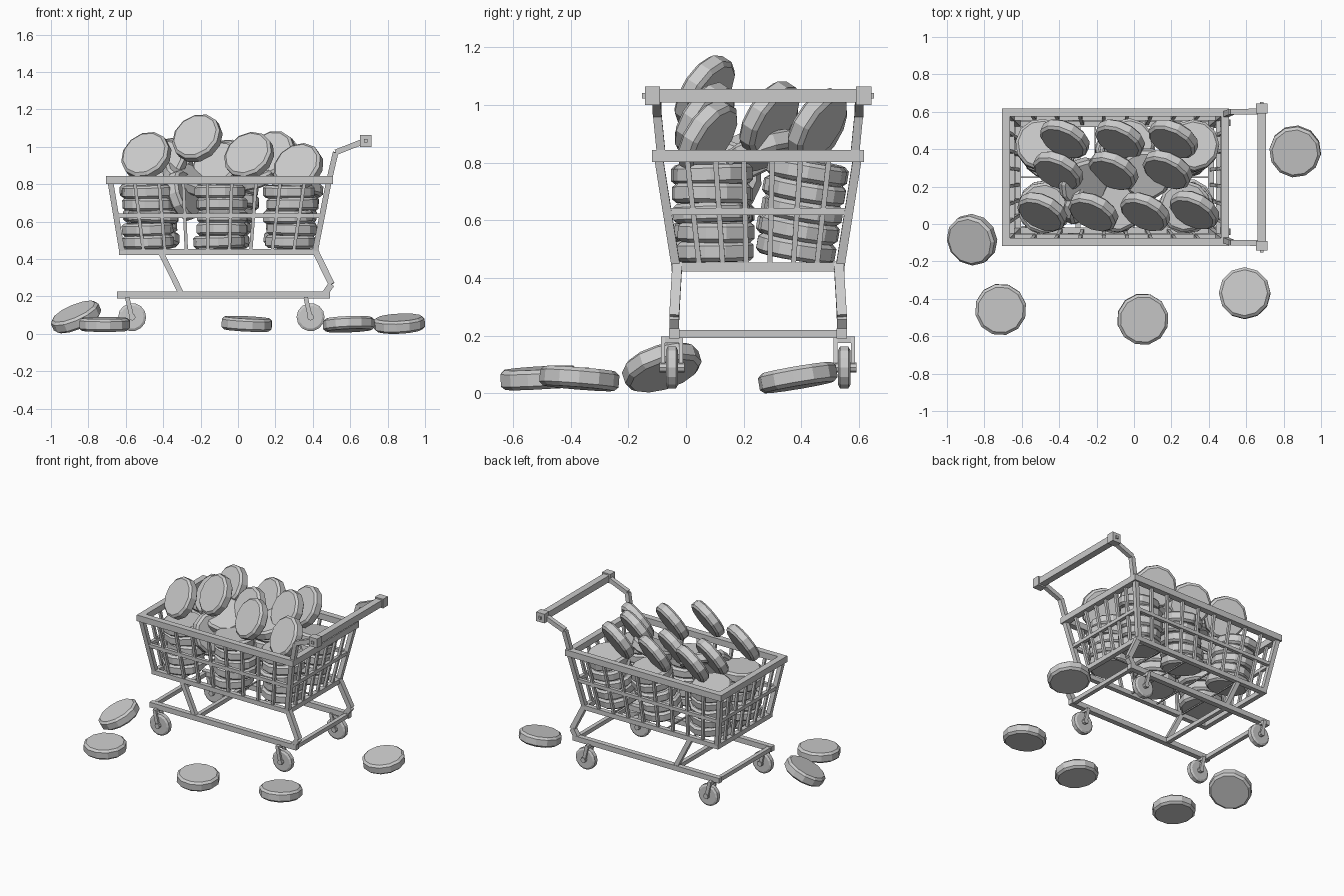
import bpy, bmesh, math, random
from mathutils import Vector, Matrix

if "Cube" in bpy.data.objects:
    bpy.data.objects.remove(bpy.data.objects["Cube"])

random.seed(4)
grey = bpy.data.materials.new("grey")
grey.diffuse_color = (0.6, 0.6, 0.6, 1)
grey.use_nodes = True
grey.node_tree.nodes["Principled BSDF"].inputs["Base Color"].default_value = grey.diffuse_color
CY = 0.25  # cart centre line


def finish(name, bm):
    bmesh.ops.recalc_face_normals(bm, faces=bm.faces)
    me = bpy.data.meshes.new(name)
    bm.to_mesh(me)
    bm.free()
    me.materials.append(grey)
    ob = bpy.data.objects.new(name, me)
    bpy.context.collection.objects.link(ob)
    return ob


def beam(bm, p, q, w, h=None):
    """Square bar from p to q."""
    p, q = Vector(p), Vector(q)
    d = (q - p).normalized()
    ref = Vector((0, 1, 0)) if abs(d.y) < 0.7 else Vector((0, 0, 1))
    u = d.cross(ref).normalized()
    v = u.cross(d)
    m = Matrix((u, v, d)).transposed().to_4x4()
    m = Matrix.Translation((p + q) / 2) @ m @ Matrix.Diagonal((w, h or w, (q - p).length, 1))
    bmesh.ops.create_cube(bm, size=1, matrix=m)


def path(bm, pts, w):
    for a, b in zip(pts, pts[1:]):
        beam(bm, a, b, w)


def lathe(bm, profile, n, m):
    """Closed solid of (radius, height) rings around local z."""
    rings = [[bm.verts.new(m @ Vector((r * math.cos(2 * math.pi * i / n),
                                       r * math.sin(2 * math.pi * i / n), z)))
              for i in range(n)] for r, z in profile]
    for a, b in zip(rings, rings[1:]):
        for i in range(n):
            j = (i + 1) % n
            bm.faces.new((a[i], a[j], b[j], b[i]))
    bm.faces.new(rings[0][::-1])
    bm.faces.new(rings[-1])


def disc(bm, loc, normal=(0, 0, 1)):
    """Twelve-sided puck with chamfered rims."""
    rot = Vector(normal).to_track_quat('Z', 'Y').to_matrix().to_4x4()
    m = Matrix.Translation(loc) @ rot @ Matrix.Rotation(random.random(), 4, 'Z')
    lathe(bm, [(0.123, -0.034), (0.138, -0.021), (0.138, 0.021), (0.123, 0.034)], 12, m)


def corners(z):
    """Basket outline at height z: x0, x1, y0, y1."""
    t = (z - 0.44) / 0.39
    return (-0.62 - 0.065 * t, 0.412 + 0.077 * t, CY - 0.285 - 0.062 * t, CY + 0.285 + 0.062 * t)


def rim(name, z, w):
    x0, x1, y0, y1 = corners(z)
    bm = bmesh.new()
    for y in (y0, y1):
        beam(bm, (x0 - w / 2, y, z), (x1 + w / 2, y, z), w)
    for x in (x0, x1):
        beam(bm, (x, y0, z), (x, y1, z), w)
    finish(name, bm)


# Basket rims
rim("basket_top_rim", 0.823, 0.043)
rim("basket_middle_rail", 0.63, 0.024)
rim("basket_bottom_rim", 0.438, 0.032)

# Corner posts and slats
lo, hi = corners(0.44), corners(0.823)
bm = bmesh.new()
for ix in (0, 1):
    for iy in (2, 3):
        beam(bm, (lo[ix], lo[iy], 0.44), (hi[ix], hi[iy], 0.823), 0.03)
finish("basket_corner_posts", bm)


def mix(o, i, t):
    return o[i] + (o[i + 1] - o[i]) * t


bm = bmesh.new()
for k in range(1, 9):
    t = k / 9
    for iy in (2, 3):
        beam(bm, (mix(lo, 0, t), lo[iy], 0.44), (mix(hi, 0, t), hi[iy], 0.823), 0.018)
for k in range(1, 7):
    t = k / 7
    for ix in (0, 1):
        beam(bm, (lo[ix], mix(lo, 2, t), 0.44), (hi[ix], mix(hi, 2, t), 0.823), 0.018)
finish("basket_slats", bm)

# Floor bars
bm = bmesh.new()
for k in range(1, 5):
    x = mix(lo, 0, k / 5)
    beam(bm, (x, lo[2], 0.44), (x, lo[3], 0.44), 0.008)
beam(bm, (lo[0], CY, 0.44), (lo[1], CY, 0.44), 0.008)
finish("basket_floor_bars", bm)

# Legs, lower frame and handle arms on both sides
legs, frame, arms = bmesh.new(), bmesh.new(), bmesh.new()
for s in (-1, 1):
    y = CY + s * 0.291
    path(legs, [(0.41, CY + s * 0.28, 0.45), (0.50, y, 0.265), (0.46, y, 0.208)], 0.034)
    beam(legs, (-0.41, CY + s * 0.28, 0.43), (-0.30, y, 0.208), 0.03)
    beam(frame, (-0.648, y, 0.207), (0.492, y, 0.207), 0.036)
    path(arms, [(0.487, CY + s * 0.335, 0.82), (0.522, CY + s * 0.35, 0.97),
                (0.682, CY + s * 0.352, 1.033)], 0.03)
for x in (-0.628, -0.30, 0.472):
    beam(frame, (x, CY - 0.291, 0.205), (x, CY + 0.291, 0.205), 0.028)
finish("legs", legs)
finish("lower_frame", frame)
finish("handle_arms", arms)

# Handle bar with end caps and bolts
bm = bmesh.new()
beam(bm, (0.683, CY - 0.365, 1.032), (0.683, CY + 0.365, 1.032), 0.046)
for s in (-1, 1):
    beam(bm, (0.683, CY + s * 0.34, 1.032), (0.683, CY + s * 0.393, 1.032), 0.064)
    beam(bm, (0.683, CY + s * 0.39, 1.032), (0.683, CY + s * 0.402, 1.032), 0.018)
finish("handle_bar", bm)

# Wheels with forks and axles
wheels, forks = bmesh.new(), bmesh.new()
for x in (-0.566, 0.388):
    for s in (-1, 1):
        y = CY + s * 0.299
        m = Matrix.Translation((x, y, 0.089)) @ Matrix.Rotation(math.pi / 2, 4, 'X')
        lathe(wheels, [(0.062, -0.021), (0.075, -0.014), (0.075, 0.014), (0.062, 0.021)], 14, m)
        lathe(wheels, [(0.018, -0.043), (0.018, 0.043)], 8, m)
        for o in (-0.031, 0.031):
            beam(forks, (x - 0.025, y + o, 0.19), (x, y + o, 0.08), 0.024, 0.014)
        beam(forks, (x - 0.025, y - 0.037, 0.185), (x - 0.025, y + 0.037, 0.185), 0.022)
finish("wheels", wheels)
finish("wheel_forks", forks)

# Stacked discs: upright front row, back row leaning away
bm = bmesh.new()
for front, back, drift in ((-0.47, -0.46, -0.01), (-0.1, -0.07, 0.012), (0.285, 0.27, 0.01)):
    for k in range(5):
        jx, jy = random.uniform(-0.02, 0.02), random.uniform(-0.012, 0.012)
        disc(bm, (front + jx, 0.095 + jy, 0.492 + 0.067 * k), (jy * 3, jx * 2, 1))
    for k in range(5):
        jx, jy = random.uniform(-0.012, 0.012), random.uniform(-0.01, 0.01)
        disc(bm, (back + drift * k + jx, 0.375 + 0.012 * k + jy, 0.502 + 0.067 * k),
             (drift * 4 + jy * 3, 0.17 + jx, 1))
# Loose discs wedged between the stacks
disc(bm, (-0.29, 0.13, 0.74), (0.85, -0.4, 0.3))
disc(bm, (-0.27, 0.22, 0.83), (0.4, -0.35, 0.85))
disc(bm, (0.07, 0.27, 0.84), (-0.2, -0.3, 0.9))
finish("stacked_discs", bm)

# Discs leaning on top of the heap
bm = bmesh.new()
for p in ((-0.37, 0.455, 0.92), (-0.075, 0.455, 0.91), (0.21, 0.455, 0.93),
          (-0.405, 0.285, 0.91), (-0.11, 0.285, 0.90), (0.18, 0.29, 0.955),
          (-0.49, 0.065, 0.95), (-0.217, 0.065, 1.045), (0.06, 0.065, 0.95), (0.323, 0.075, 0.89)):
    disc(bm, p, (-0.39, -0.77, 0.5))
finish("heaped_discs", bm)

# Loose discs on the ground
bm = bmesh.new()
disc(bm, (-0.866, -0.084, 0.09), (-0.38, -0.28, 0.88))
disc(bm, (-0.713, -0.457, 0.05), (0, -0.05, 1))
disc(bm, (0.047, -0.509, 0.053), (0.05, -0.06, 1))
disc(bm, (0.592, -0.37, 0.051), (-0.04, 0.08, 1))
disc(bm, (0.862, 0.388, 0.054), (-0.05, -0.17, 1))
finish("ground_discs", bm)
